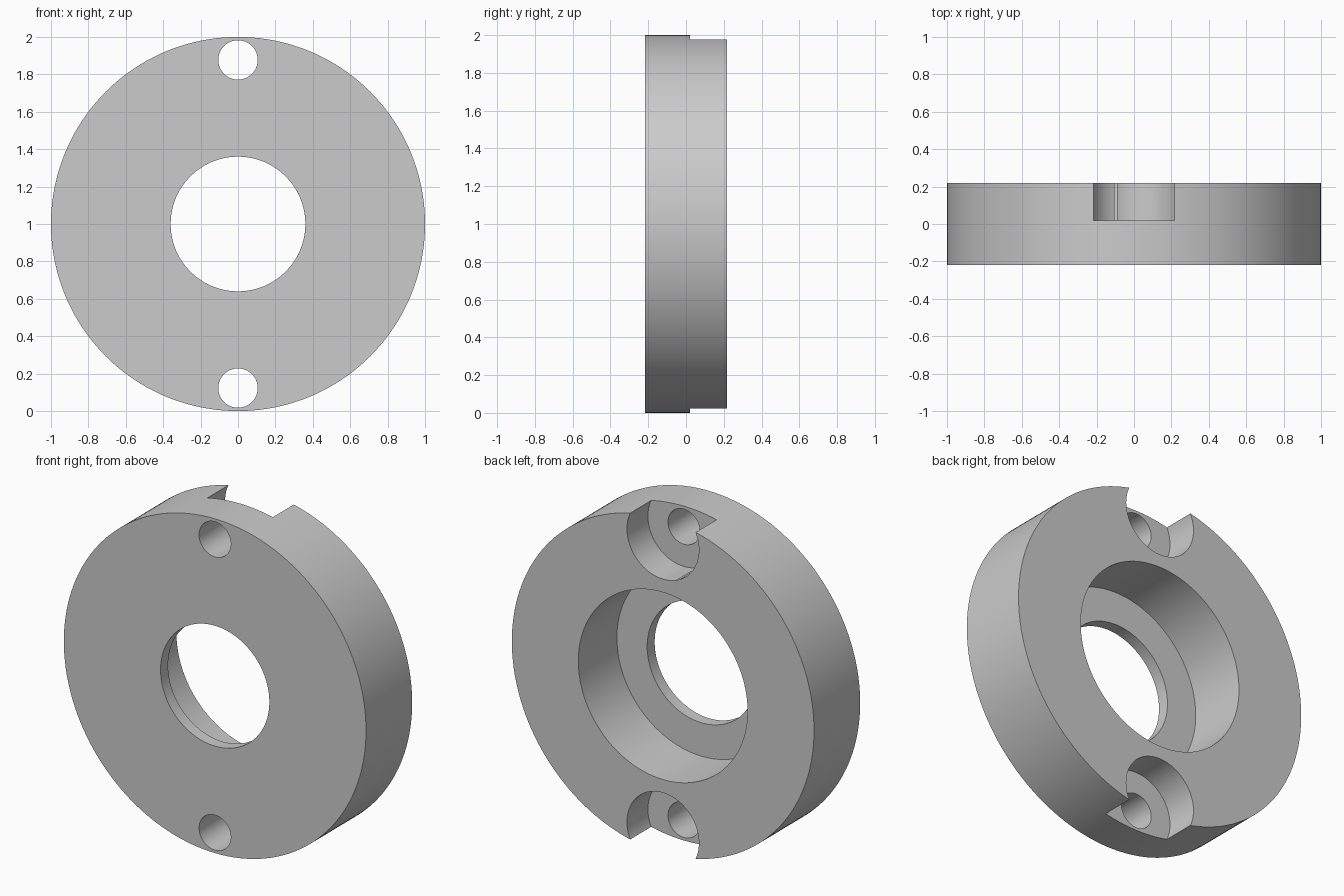
import bpy
import bmesh
from math import pi, radians
from mathutils import Matrix, Vector

cube = bpy.data.objects.get("Cube")
if cube:
    bpy.data.objects.remove(cube, do_unlink=True)

FRONT, BACK = -0.218, 0.218
CENTRE = Vector((0, 0, 1))
HOLE_OFFSET = 0.877

grey = bpy.data.materials.new("plain_grey")
grey.use_nodes = True
grey.diffuse_color = (0.6, 0.6, 0.6, 1)
grey.node_tree.nodes["Principled BSDF"].inputs["Base Color"].default_value = (0.6, 0.6, 0.6, 1)


def add_object(name, bm):
    bmesh.ops.recalc_face_normals(bm, faces=bm.faces)
    mesh = bpy.data.meshes.new(name)
    bm.to_mesh(mesh)
    bm.free()
    mesh.materials.append(grey)
    obj = bpy.data.objects.new(name, mesh)
    bpy.context.collection.objects.link(obj)
    return obj


def lathe(name, profile, steps=160):
    """Spin a closed (radius, y) profile about the disc axis."""
    bm = bmesh.new()
    verts = [bm.verts.new(CENTRE + Vector((r, y, 0))) for r, y in profile]
    edges = [bm.edges.new((v, verts[i - 1])) for i, v in enumerate(verts)]
    bmesh.ops.spin(bm, geom=verts + edges, cent=CENTRE, axis=(0, 1, 0),
                   angle=2 * pi, steps=steps, use_duplicate=False)
    bmesh.ops.remove_doubles(bm, verts=bm.verts, dist=0.0001)
    return add_object(name, bm)


def cutter(name, radius, y0, y1, z):
    bm = bmesh.new()
    place = Matrix.Translation((0, (y0 + y1) / 2, z)) @ Matrix.Rotation(pi / 2, 4, "X")
    bmesh.ops.create_cone(bm, cap_ends=True, segments=96, radius1=radius,
                          radius2=radius, depth=y1 - y0, matrix=place)
    obj = add_object(name, bm)
    obj.hide_render = True
    return obj


# Flange ring with a stepped central bore
flange = lathe("flange_ring", [(1, FRONT), (1, BACK), (0.56, BACK),
                               (0.56, -0.147), (0.36, -0.147), (0.36, FRONT)])

# Bolt holes, with counterbores open to the rim at the back
cutters = []
for side, sign in (("upper", 1), ("lower", -1)):
    z = CENTRE.z + sign * HOLE_OFFSET
    cutters.append(cutter(side + "_counterbore_cutter", 0.238, 0.02, 0.5, z))
    cutters.append(cutter(side + "_bolt_hole_cutter", 0.105, -0.5, 0.4, z))

bpy.context.view_layer.objects.active = flange
flange.select_set(True)
for tool in cutters:
    mod = flange.modifiers.new(tool.name, "BOOLEAN")
    mod.operation = "DIFFERENCE"
    mod.solver = "EXACT"
    mod.object = tool
    bpy.ops.object.modifier_apply(modifier=mod.name)
for tool in cutters:
    bpy.data.objects.remove(tool, do_unlink=True)

bpy.ops.object.shade_smooth_by_angle(angle=radians(30))
